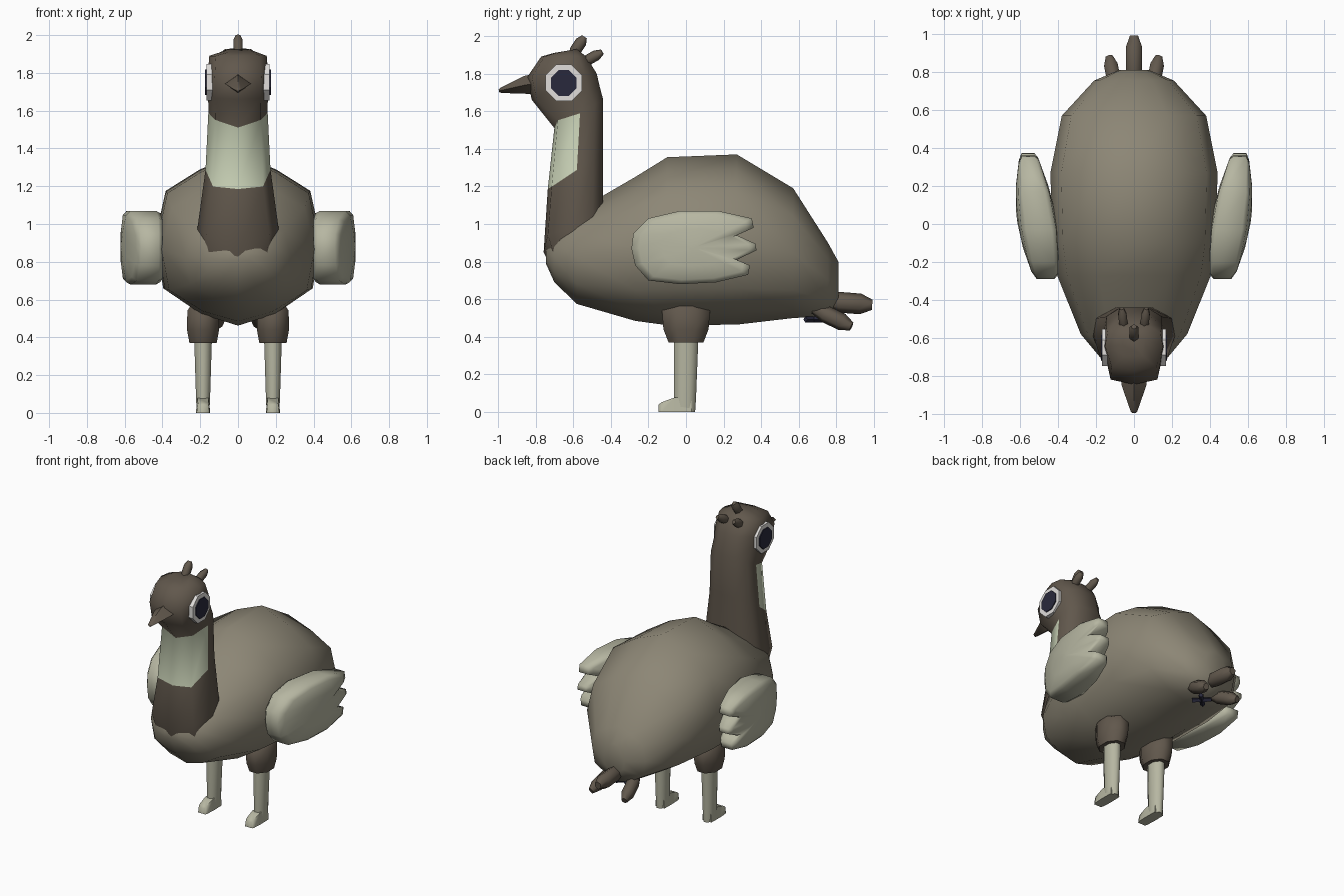
import bpy, bmesh, math
from mathutils import Vector

old = bpy.data.objects.get("Cube")
if old:
    bpy.data.objects.remove(old, do_unlink=True)


def material(name, rgb):
    m = bpy.data.materials.new(name)
    m.use_nodes = True
    m.diffuse_color = (*rgb, 1)
    m.node_tree.nodes["Principled BSDF"].inputs["Base Color"].default_value = (*rgb, 1)
    return m


BODY = material("grey brown plumage", (.265, .24, .18))
BROWN = material("dark brown plumage", (.12, .097, .073))
PALE = material("pale throat", (.61, .67, .49))
WING = material("cream wing and leg", (.47, .47, .36))
WHITE = material("eye white", (.75, .73, .71))
DARK = material("dark pupil", (.022, .022, .045))


def loft(name, rings, mats, angle=75):
    """Skin a list of equal rings of points and cap both ends."""
    bm = bmesh.new()
    rows = [[bm.verts.new(p) for p in r] for r in rings]
    n = len(rows[0])
    for a, b in zip(rows, rows[1:]):
        for i in range(n):
            j = (i + 1) % n
            bm.faces.new((a[i], a[j], b[j], b[i]))
    bm.faces.new(rows[0][::-1])
    bm.faces.new(rows[-1])
    bmesh.ops.recalc_face_normals(bm, faces=bm.faces)
    me = bpy.data.meshes.new(name)
    bm.to_mesh(me)
    bm.free()
    ob = bpy.data.objects.new(name, me)
    bpy.context.collection.objects.link(ob)
    for m in mats:
        me.materials.append(m)
    bpy.ops.object.select_all(action='DESELECT')
    ob.select_set(True)
    bpy.context.view_layer.objects.active = ob
    bpy.ops.object.shade_smooth_by_angle(angle=math.radians(angle))
    return ob


def tube(name, path, mat, sides=6, flat=1.0, turn=0.0, angle=65):
    """Tapered tube through (x, y, z, radius) stations."""
    pts = [Vector(p[:3]) for p in path]
    axis = (pts[-1] - pts[0]).normalized()
    side = axis.cross(Vector((0, 0, 1))).normalized()
    up = side.cross(axis)
    rings = []
    for c, p in zip(pts, path):
        rings.append([c + p[3] * (side * math.cos(a) + up * math.sin(a) * flat)
                      for a in (turn + math.tau * k / sides for k in range(sides))])
    return loft(name, rings, [mat], angle)


def mirrored(half):
    """Complete a half outline of (x, y) that starts on the centre line."""
    return half + [(-x, y) for x, y in reversed(half) if x > 0]


# Body: sections along y given as (y, bottom, top, half width)
section = mirrored([(0, 1), (.46, .82), (.87, .57), (1, 0), (.9, -.57), (.46, -.86), (0, -1)])
stations = [(-.745, .79, .87, .06), (-.70, .69, .96, .18), (-.58, .575, 1.07, .28),
            (-.27, .485, 1.25, .405), (-.10, .462, 1.355, .43), (.27, .465, 1.37, .44),
            (.57, .50, 1.19, .38), (.755, .51, .90, .21), (.81, .59, .80, .08)]
loft("body", [[(x * w, y, (b + t) / 2 + z * (t - b) / 2) for x, z in section]
              for y, b, t, w in stations], [BODY], 80)

# Neck and head: tilted rings (front y, front z, back y, back z, half width, front V)
section = mirrored([(0, -1), (.77, -.86), (1, .05), (.92, .65), (.45, 1)])
stations = [(-.68, .70, -.44, .80, .18, 0), (-.757, .85, -.44, 1.09, .215, .10),
            (-.735, 1.185, -.44, 1.38, .172, 0), (-.70, 1.51, -.44, 1.66, .157, .04),
            (-.82, 1.66, -.46, 1.735, .158, 0), (-.845, 1.78, -.475, 1.80, .16, 0),
            (-.77, 1.89, -.53, 1.89, .152, 0), (-.70, 1.91, -.58, 1.93, .06, 0)]
rings = []
for yf, zf, yb, zb, w, vee in stations:
    rings.append([(x * w, (yf + yb) / 2 + v * (yb - yf) / 2,
                   (zf + zb) / 2 + v * (zb - zf) / 2 + (vee * abs(x) if v < 0 else 0))
                  for x, v in section])
neck = loft("neck_and_head", rings, [BROWN, PALE])
n = len(section)
for i, f in enumerate(neck.data.polygons):
    if i // n == 2 and i % n in (0, 1, n - 2, n - 1):
        f.material_index = 1

# Beak
tube("beak", [(0, -.80, 1.745, .07), (0, -.85, 1.74, .065), (0, -.985, 1.71, .018),
              (0, -.995, 1.708, .008)], BROWN, 4, .75)


# Crest and tail feathers
def feather(name, a, b, r):
    a, b = Vector(a), Vector(b)
    path = [(*a.lerp(b, t), r * k) for t, k in ((0, .6), (.3, 1), (.75, 1), (1, .5))]
    tube(name, path, BROWN, 6, 1.1, math.pi / 6)


feather("crest_middle", (0, -.61, 1.89), (0, -.54, 1.995), .028)
feather("tail_middle", (0, .74, .59), (0, .99, .57), .05)

for s, tag in ((1, "left"), (-1, "right")):
    feather("crest_" + tag, (s * .05, -.57, 1.845), (s * .065, -.445, 1.915), .026)
    feather("tail_" + tag, (s * .09, .68, .55), (s * .13, .88, .455), .042)

    # Eye: white octagon with a smaller dark one
    for part, r, depth, mat in (("eye_white_", .105, .168, WHITE), ("pupil_", .074, .174, DARK)):
        tube(part + tag, [(s * .10, -.65, 1.75, r), (s * depth, -.65, 1.75, r)],
             mat, 8, 1, math.pi / 8, 30)

    # Wing: side outline with three tips, domed on the outside
    outline = [(-.29, .87), (-.28, .95), (-.2, 1.03), (-.03, 1.07), (.17, 1.07), (.35, 1.03),
               (.36, .98), (.27, .94), (.37, .895), (.375, .86), (.27, .81), (.34, .78),
               (.33, .73), (.16, .69), (-.03, .68), (-.2, .70), (-.27, .78)]
    rings = []
    for scale, lift in ((.5, -1), (.93, -.95), (1, -.7), (1, .65), (.88, .88), (.5, 1), (.1, 1.05)):
        ring = []
        for y, z in outline:
            y, z = .04 + (y - .04) * scale, .875 + (z - .875) * scale
            thick = .1 * (1 - (y / .52) ** 2)
            ring.append((s * (.508 + .14 * y + lift * thick), y, z))
        rings.append(ring)
    loft("wing_" + tag, rings, [WING])

    # Thigh, shank and foot
    x = s * .185
    circle = [(math.cos(a), math.sin(a)) for a in (math.tau * (k + .5) / 8 for k in range(8))]
    thigh = [(.37, .078, .10), (.44, .092, .13), (.54, .09, .138), (.585, .06, .06)]
    loft("thigh_" + tag, [[(x + c * rx, d * ry, z) for c, d in circle]
                          for z, rx, ry in thigh], [BROWN], 65)
    shank = [(0, .036, -.06, .05), (.07, .04, -.065, .055), (.4, .051, -.065, .068)]
    loft("shank_" + tag, [[(x + c * rx, (f + b) / 2 + d * (b - f) / 2 * 1.05, z) for c, d in circle]
                          for z, rx, f, b in shank], [WING])
    foot = [(-.145, .028, .04), (-.13, .034, .052), (-.06, .038, .078), (.03, .036, .078)]
    loft("foot_" + tag, [[(x - w, y, 0), (x + w, y, 0), (x + w * .8, y, h), (x - w * .8, y, h)]
                         for y, w, h in foot], [WING])

    # Small dark crossed mark beneath the tail
    tube("tail_mark_" + tag, [(-s * .045, .635, .492, .016), (s * .045, .725, .492, .016)],
         DARK, 4)
